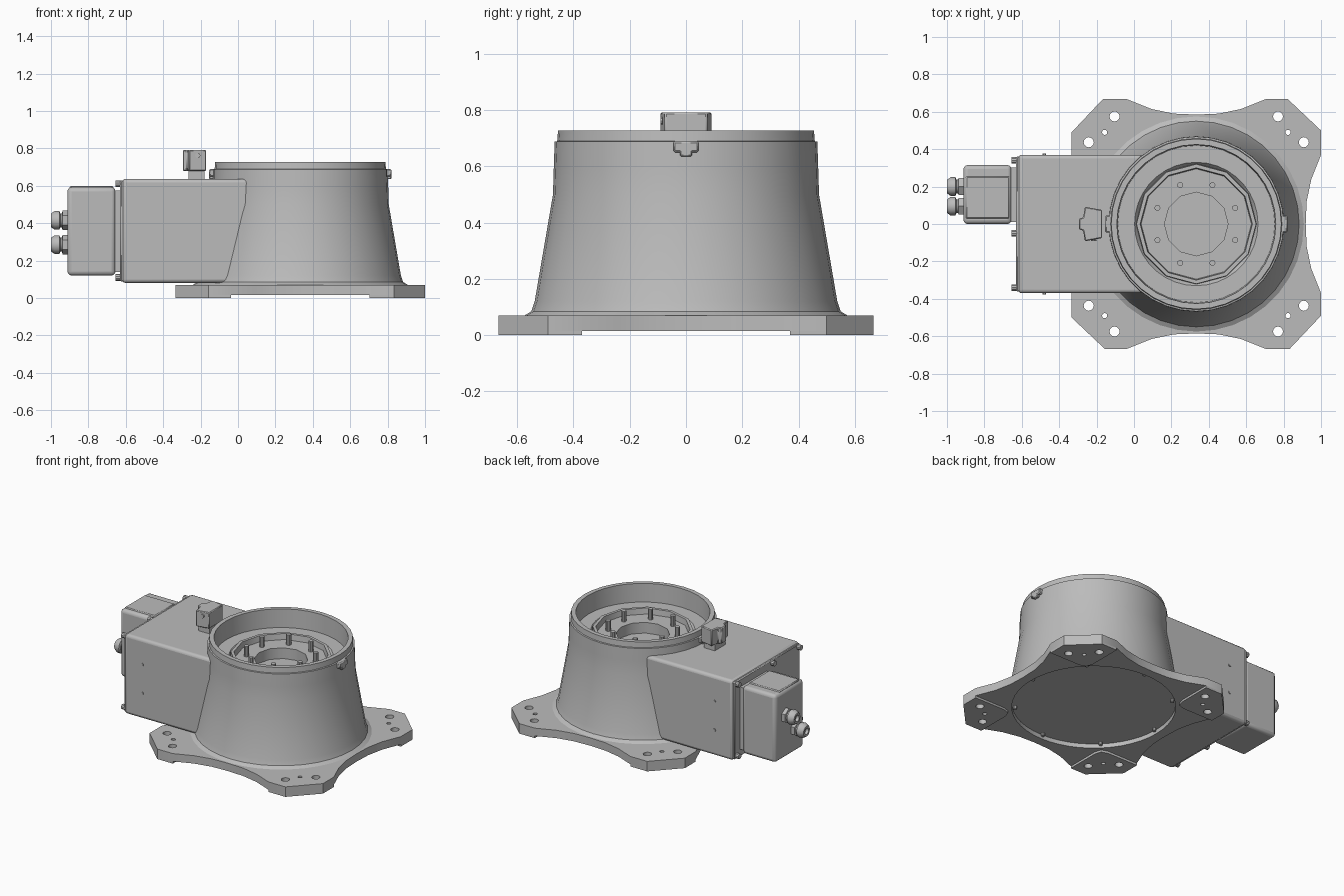
import bpy, bmesh, math
from mathutils import Matrix, Vector

cube = bpy.data.objects.get("Cube")
if cube:
    bpy.data.objects.remove(cube, do_unlink=True)

AX = 0.333  # x of the main vertical axis

grey = bpy.data.materials.new("cast grey")
grey.use_nodes = True
grey.diffuse_color = (0.5, 0.5, 0.5, 1)
grey.node_tree.nodes["Principled BSDF"].inputs["Base Color"].default_value = (0.5, 0.5, 0.5, 1)


def finish(name, bm, bevel=0, segs=3, smooth=True):
    bmesh.ops.remove_doubles(bm, verts=bm.verts, dist=1e-5)
    bmesh.ops.recalc_face_normals(bm, faces=bm.faces)
    mesh = bpy.data.meshes.new(name)
    bm.to_mesh(mesh)
    bm.free()
    mesh.materials.append(grey)
    ob = bpy.data.objects.new(name, mesh)
    bpy.context.collection.objects.link(ob)
    if bevel:
        mod = ob.modifiers.new("bevel", 'BEVEL')
        mod.width, mod.segments = bevel, segs
        mod.limit_method, mod.angle_limit = 'ANGLE', math.radians(40)
    if smooth:
        bpy.ops.object.select_all(action='DESELECT')
        ob.select_set(True)
        bpy.context.view_layer.objects.active = ob
        bpy.ops.object.shade_smooth_by_angle(angle=math.radians(35))
    return ob


def lathe(name, profile, sides, loc, axis=(0, 0, 1), turn=0.0):
    """Revolve (radius, height) pairs about an axis through loc."""
    bm = bmesh.new()
    rings = []
    for r, h in profile:
        rings.append([bm.verts.new((r * math.cos(a), r * math.sin(a), h))
                      for a in (turn + math.tau * i / sides for i in range(sides))])
    for lo, hi in zip(rings, rings[1:]):
        for i in range(sides):
            j = (i + 1) % sides
            bm.faces.new((lo[i], lo[j], hi[j], hi[i]))
    rot = Vector((0, 0, 1)).rotation_difference(Vector(axis)).to_matrix().to_4x4()
    bm.transform(Matrix.Translation(loc) @ rot)
    return finish(name, bm)


def rod(name, r, length, loc, axis=(0, 0, 1), sides=10):
    return lathe(name, [(0, 0), (r, 0), (r, length), (0, length)], sides, loc, axis)


def prism(name, pts, z0, z1, bevel=0, segs=3):
    bm = bmesh.new()
    face = bm.faces.new([bm.verts.new((x, y, z0)) for x, y in pts])
    out = bmesh.ops.extrude_face_region(bm, geom=[face])["geom"]
    bmesh.ops.translate(bm, vec=(0, 0, z1 - z0),
                        verts=[v for v in out if isinstance(v, bmesh.types.BMVert)])
    return finish(name, bm, bevel, segs)


def box(name, x, y, z, bevel=0, segs=3):
    pts = [(x[0], y[0]), (x[1], y[0]), (x[1], y[1]), (x[0], y[1])]
    return prism(name, pts, z[0], z[1], bevel, segs)


def circle(cx, cy, r, n=12):
    return [(cx + r * math.cos(math.tau * i / n), cy + r * math.sin(math.tau * i / n))
            for i in range(n)]


def sheet(name, loops, z0, z1):
    """Flat plate with holes: a filled 2D curve, the first loop is the outline."""
    cu = bpy.data.curves.new(name, 'CURVE')
    cu.dimensions, cu.fill_mode = '2D', 'BOTH'
    cu.extrude = (z1 - z0) / 2
    for loop in loops:
        sp = cu.splines.new('POLY')
        sp.points.add(len(loop) - 1)
        for p, (x, y) in zip(sp.points, loop):
            p.co = (x, y, 0, 1)
        sp.use_cyclic_u = True
    tmp = bpy.data.objects.new(name + "_curve", cu)
    bpy.context.collection.objects.link(tmp)
    bpy.context.view_layer.update()
    mesh = tmp.evaluated_get(bpy.context.evaluated_depsgraph_get()).to_mesh()
    bm = bmesh.new()
    bm.from_mesh(mesh)
    bpy.data.objects.remove(tmp, do_unlink=True)
    bm.transform(Matrix.Translation((AX, 0, (z0 + z1) / 2)))
    return finish(name, bm)


def quarter(pts, k):
    """Rotate points by k quarter turns."""
    for _ in range(k):
        pts = [(-y, x) for x, y in pts]
    return pts


# Foot plate: four lobes joined by hollow sides, with bolt holes
lobe = [(0.585, 0.0), (0.59, 0.12), (0.615, 0.24), (0.667, 0.37), (0.667, 0.5),
        (0.49, 0.667), (0.37, 0.667), (0.24, 0.615), (0.12, 0.59)]
holes = [circle(0.437, 0.575, 0.027), circle(0.575, 0.437, 0.027), circle(0.49, 0.49, 0.014)]
outline = [p for k in range(4) for p in quarter(lobe, k)]
all_holes = [quarter(h, k) for k in range(4) for h in holes]
sheet("foot_plate_upper", [outline] + all_holes, 0.045, 0.07)
sheet("foot_plate_lower", [outline, circle(0, 0, 0.52, 48)] + all_holes, 0.015, 0.045)
pad = lobe[3:7] + [(0.37, 0.43), (0.385, 0.385), (0.43, 0.37)]
for k in range(4):
    sheet("foot_pad", [quarter(pad, k)] + [quarter(h, k) for h in holes], 0, 0.015)
for x, y in circle(0, 0, 0.5, 8):
    rod("underside_screw", 0.012, 0.025, (AX + x, y, 0.025))

# Flared body with an open bowl at the top
lathe("body", [(0, 0.45), (0.25, 0.45), (0.25, 0.56), (0.3, 0.56), (0.33, 0.6), (0.42, 0.6),
               (0.425, 0.728), (0.455, 0.728), (0.458, 0.69), (0.467, 0.688), (0.47, 0.6),
               (0.473, 0.5), (0.538, 0.12), (0.55, 0.085), (0.575, 0.07), (0, 0.07)],
      36, (AX, 0, 0))

# Faceted hub in the bowl with a ring of studs
lathe("hub", [(0, 0.5), (0.17, 0.5), (0.17, 0.575), (0.295, 0.575), (0.3, 0.615),
              (0.32, 0.615), (0.325, 0.55)], 12, (AX, 0, 0))
for i in range(8):
    a = math.radians(22.5 + 45 * i)
    rod("hub_stud", 0.016, 0.075, (AX + 0.225 * math.cos(a), 0.225 * math.sin(a), 0.572))

# Side housing, hollowed at its end to meet the round body
arc = [(AX - 0.445 * math.cos(a), 0.445 * math.sin(a))
       for a in (math.radians(-56 + 8 * i) for i in range(15))]
prism("side_housing", [(-0.62, -0.37)] + arc + [(-0.62, 0.37)], 0.08, 0.637, 0.02)
box("housing_cover", (-0.63, -0.6), (-0.362, 0.362), (0.088, 0.629), 0.006, 1)
for y, z in [(-0.34, 0.11), (0.34, 0.11), (-0.34, 0.61), (0.34, 0.61), (-0.05, 0.61), (-0.05, 0.11)]:
    rod("cover_screw", 0.018, 0.035, (-0.655, y, z), (1, 0, 0))
for z in (0.26, 0.46):
    for y in (-0.376, 0.368):
        rod("side_screw", 0.01, 0.008, (-0.48, y, z), (0, 1, 0))

# Connector box on the end cover with two cable glands
box("connector_neck", (-0.67, -0.61), (0.012, 0.303), (0.14, 0.575))
box("connector_box", (-0.912, -0.655), (0.0, 0.315), (0.12, 0.592), 0.022)
box("connector_rib", (-0.9, -0.665), (0.03, 0.255), (0.58, 0.598), 0.006, 1)
for y, z in ((0.2, 0.415), (0.095, 0.285)):
    lathe("gland_nut", [(0, 0), (0.052, 0), (0.052, 0.028), (0.036, 0.032), (0, 0.032)],
          6, (-0.91, y, z), (-1, 0, 0))
    lathe("gland_cap", [(0, 0.02), (0.037, 0.02), (0.037, 0.04), (0.05, 0.045), (0.05, 0.07),
                        (0.036, 0.09), (0.022, 0.09), (0.02, 0.07), (0, 0.07)],
          12, (-0.91, y, z), (-1, 0, 0))

# Stop block on top of the housing
half = [(-0.17, 0.075), (-0.262, 0.092), (-0.272, 0.035), (-0.295, 0.028)]
plan = half + [(x, -y) for x, y in reversed(half)]
prism("stop_block", plan, 0.68, 0.792, 0.005, 1)
prism("stop_block_foot", [(-0.18, -0.06), (-0.18, 0.06), (-0.265, 0.06), (-0.265, -0.06)], 0.63, 0.685)
rod("stop_block_screw", 0.014, 0.008, (-0.215, -0.091, 0.762), (0, 1, 0))

# Small catches on both sides of the rim
for s in (-1, 1):
    xs = sorted((AX + s * 0.45, AX + s * 0.487))
    box("rim_catch", xs, (-0.045, 0.045), (0.65, 0.69), 0.006, 1)
    for y in (-0.03, 0.03):
        rod("catch_pin", 0.013, 0.035, (AX + s * 0.485, y, 0.665), (-s, 0, 0))
    box("catch_tongue", xs, (-0.022, 0.022), (0.636, 0.66), 0.004, 1)
